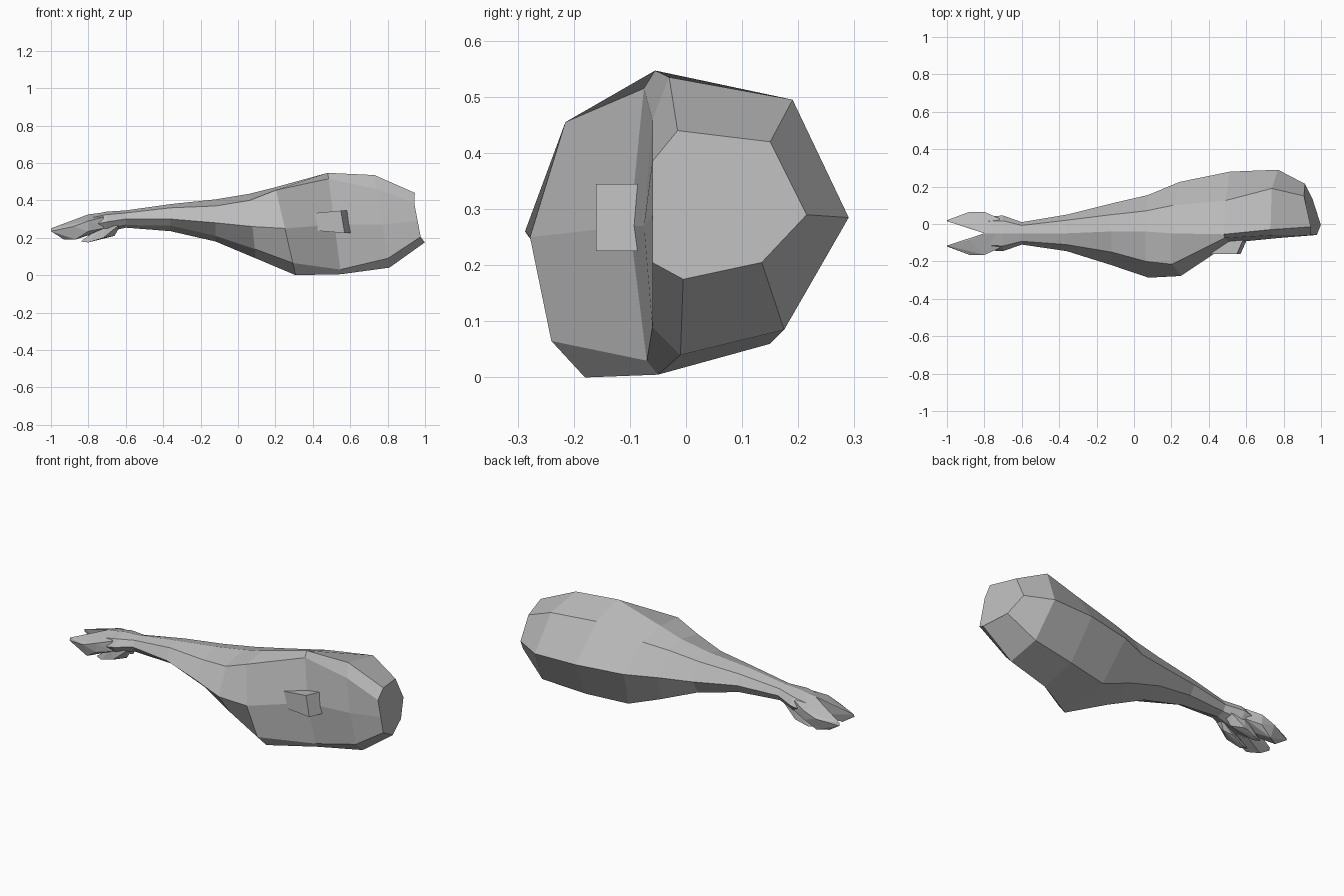
import bpy
import bmesh
from math import sin, cos, pi

if "Cube" in bpy.data.objects:
    bpy.data.objects.remove(bpy.data.objects["Cube"])

grey = bpy.data.materials.new("plain grey")
grey.use_nodes = True
GREY_VALUE = (0.5, 0.5, 0.5, 1)
grey.diffuse_color = GREY_VALUE
grey.node_tree.nodes["Principled BSDF"].inputs["Base Color"].default_value = GREY_VALUE


def finish(name, bm):
    """Turn a bmesh into a flat shaded object."""
    bmesh.ops.recalc_face_normals(bm, faces=bm.faces)
    mesh = bpy.data.meshes.new(name)
    bm.to_mesh(mesh)
    bm.free()
    mesh.materials.append(grey)
    obj = bpy.data.objects.new(name, mesh)
    bpy.context.collection.objects.link(obj)
    return obj


def loft(name, rings):
    """Skin a row of equal rings and close both ends."""
    bm = bmesh.new()
    rows = [[bm.verts.new(p) for p in ring] for ring in rings]
    count = len(rows[0])
    for a, b in zip(rows, rows[1:]):
        for i in range(count):
            j = (i + 1) % count
            bm.faces.new((a[i], a[j], b[j], b[i]))
    bm.faces.new(rows[0])
    bm.faces.new(rows[-1])
    return finish(name, bm)


def hull(name, points):
    """Wrap a few corner points in a convex skin."""
    bm = bmesh.new()
    for p in points:
        bm.verts.new(p)
    result = bmesh.ops.convex_hull(bm, input=bm.verts)
    loose = [v for v in result["geom_interior"] if isinstance(v, bmesh.types.BMVert)]
    bmesh.ops.delete(bm, geom=loose, context="VERTS")
    bmesh.ops.dissolve_limit(bm, angle_limit=0.02, verts=bm.verts, edges=bm.edges)
    return finish(name, bm)


def oval_ring(x, y, z, half_width, half_height):
    """Eight corners, starting at the top and turning towards the back."""
    angles = [pi / 2 - i * pi / 4 for i in range(8)]
    return [(x, y + half_width * cos(a), z + half_height * sin(a)) for a in angles]


def slanted_ring(x, section, lean=0, bulge=0):
    """Ring whose lower corners lean outwards and whose sides pull inwards."""
    top = section[0][1]
    return [(x + lean * (top - z) - bulge * abs(y), y, z) for y, z in section]


# Haunch and shank: corners run top, back, bottom, then the cut side
ankle = [oval_ring(-0.8, -0.05, 0.265, 0.09, 0.055),
         oval_ring(-0.7, -0.05, 0.285, 0.095, 0.055),
         oval_ring(-0.6, -0.05, 0.30, 0.06, 0.046)]
shank = [
    slanted_ring(-0.36, [(-.05, .38), (.02, .365), (.05, .31), (.02, .26),
                         (-.05, .235), (-.1, .265), (-.145, .3), (-.11, .36)]),
    slanted_ring(-0.12, [(-.04, .405), (.05, .385), (.11, .29), (.06, .21),
                         (-.06, .18), (-.14, .21), (-.22, .28), (-.15, .37)]),
    slanted_ring(0.06, [(-.04, .435), (.07, .41), (.155, .28), (.1, .13),
                        (-.1, .09), (-.2, .14), (-.287, .26), (-.2, .4)], lean=0.1)]
haunch = [
    slanted_ring(0.2, [(-.05, .47), (.1, .43), (.225, .28), (.105, .05),
                       (-.18, 0), (-.24, .065), (-.278, .25), (-.215, .455)], lean=0.23),
    slanted_ring(0.48, [(-.055, .547), (.125, .485), (.28, .285), (.15, .06),
                        (-.05, .005), (-.07, .03), (-.1, .27), (-.075, .515)], lean=0.13),
    slanted_ring(0.73, [(-.03, .535), (.19, .495), (.29, .285), (.175, .085),
                        (-.01, .04), (-.06, .09), (-.075, .27), (-.06, .46)], lean=0.16),
    slanted_ring(0.95, [(-.015, .44), (.15, .42), (.215, .29), (.135, .205),
                        (-.005, .175), (-.06, .205), (-.06, .29), (-.06, .385)],
                 lean=0.19, bulge=0.3)]
loft("leg", ankle + shank + haunch)

# Cut bone standing out of the open face
bone = [[(x + dx, y, z) for x, z in ((.39, .24), (.39, .33), (.55, .345), (.57, .225))]
        for y, dx in ((-.16, 0), (-.07, .04))]
loft("bone", bone)

# Paired hooves and small rear toes, mirrored across the foot's centre line
MID = -0.05
for side, label in ((1, "back"), (-1, "front")):
    hoof = [(-.72, 0, .335), (-.72, .08, .31), (-.72, .08, .25), (-.72, 0, .24),
            (-.8, 0, .325), (-.8, .115, .29), (-.8, .11, .235), (-.8, .01, .22),
            (-.88, .035, .295), (-.88, .115, .26), (-.87, .095, .19),
            (-.93, .06, .19), (-1, .065, .25), (-1, .07, .235)]
    hull(label + "_hoof", [(x, MID + side * y, z) for x, y, z in hoof])
    toe = [(-.63, .015, .265), (-.64, .06, .265), (-.72, .07, .27), (-.66, .03, .21),
           (-.72, .075, .2), (-.72, .02, .2), (-.8, .04, .175), (-.8, .065, .175),
           (-.84, .05, .18), (-.78, .05, .22)]
    hull(label + "_rear_toe", [(x, MID + side * y, z) for x, y, z in toe])
